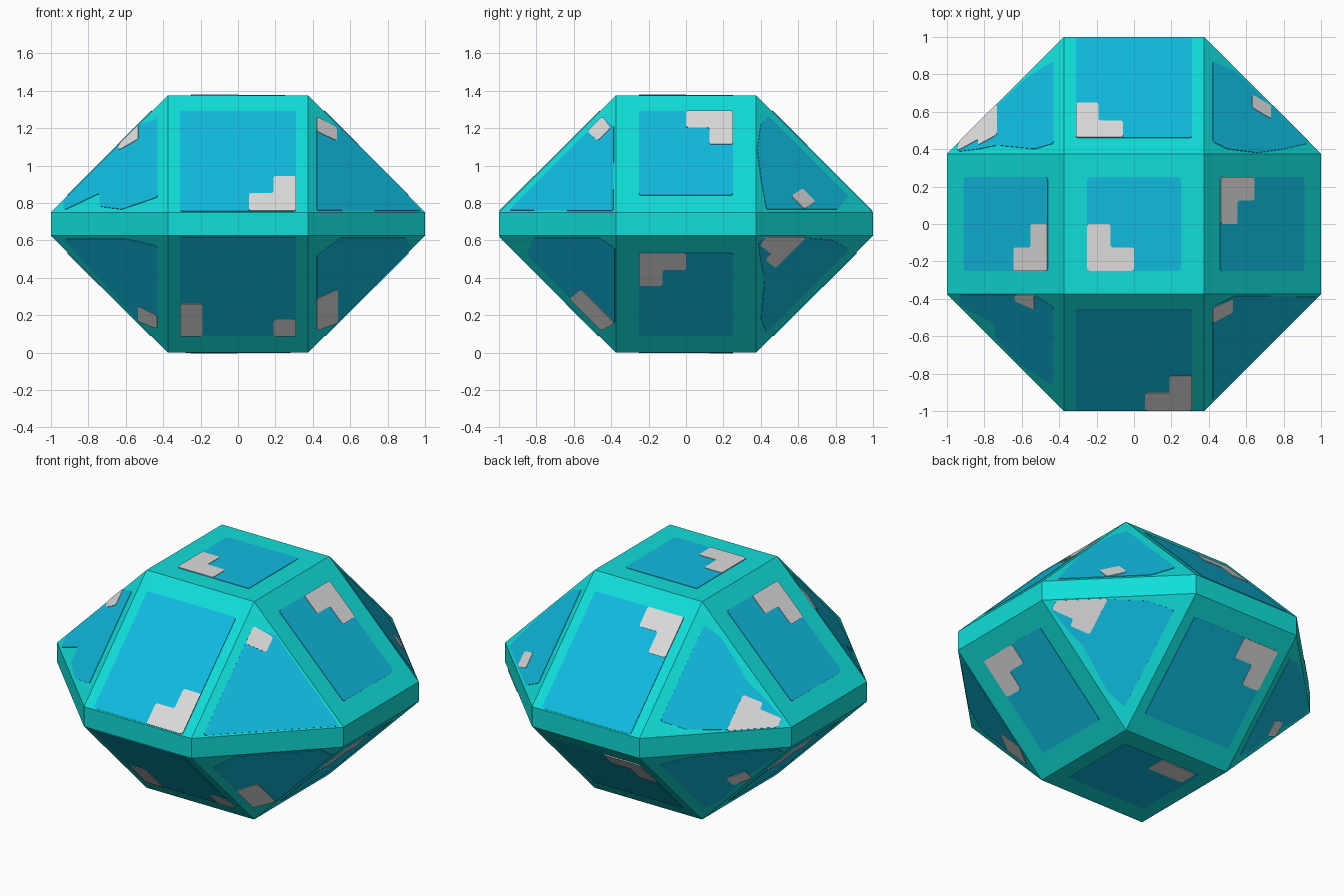
import bpy, bmesh
from mathutils import Vector

if "Cube" in bpy.data.objects:
    bpy.data.objects.remove(bpy.data.objects["Cube"])


def srgb(r, g, b):
    f = lambda c: c / 12.92 if c <= 0.04045 else ((c + 0.055) / 1.055) ** 2.4
    return (f(r / 255), f(g / 255), f(b / 255), 1)


def material(name, rgb):
    m = bpy.data.materials.new(name)
    m.diffuse_color = srgb(*rgb)
    m.use_nodes = True
    m.node_tree.nodes["Principled BSDF"].inputs["Base Color"].default_value = m.diffuse_color
    return m


TEAL = material("teal", (16, 222, 217))
BLUE = material("sky blue", (16, 187, 224))
WHITE = material("pale grey", (220, 220, 220))


def finish(bm, name, mat):
    bmesh.ops.recalc_face_normals(bm, faces=bm.faces)
    me = bpy.data.meshes.new(name)
    bm.to_mesh(me)
    bm.free()
    me.materials.append(mat)
    bpy.context.collection.objects.link(bpy.data.objects.new(name, me))


# gem body: square crown and base around an octagonal girdle
S, LOW, HIGH, TOP = 0.375, 0.625, 0.75, 1.375
bm = bmesh.new()
for sx in (-1, 1):
    for sy in (-1, 1):
        for p in ((S, S, 0), (S, S, TOP), (1, S, LOW), (S, 1, LOW), (1, S, HIGH), (S, 1, HIGH)):
            bm.verts.new((sx * p[0], sy * p[1], p[2]))
bmesh.ops.convex_hull(bm, input=bm.verts)
bmesh.ops.dissolve_limit(bm, angle_limit=0.01, verts=bm.verts, edges=bm.edges)
finish(bm, "gem_body", TEAL)


def plate(name, n, pts, mat, lift):
    """Thin plate on the facet with normal n; pts are plan (x, y) positions."""
    sx, sy, sz = n
    if sx == 0 and sy == 0:
        d = TOP if sz > 0 else 0
    else:
        ref = Vector((sx * S if sx else 0, sy * S if sy else 0, TOP if sz > 0 else 0))
        d = Vector(n).dot(ref)
    nv = Vector(n).normalized()
    bm = bmesh.new()
    vs = [bm.verts.new(Vector((x, y, (d - sx * x - sy * y) / sz)) + nv * lift) for x, y in pts]
    face = bm.faces.new(vs)
    bmesh.ops.bevel(bm, geom=list(bm.verts), offset=0.012, segments=2, profile=0.5, affect='VERTICES')
    face = bm.faces[:][0]
    ext = bmesh.ops.extrude_face_region(bm, geom=[face], use_keep_orig=True)
    for v in [g for g in ext["geom"] if isinstance(g, bmesh.types.BMVert)]:
        v.co -= nv * lift
    finish(bm, name, mat)


def panel(name, n, pts):
    plate(name + "_panel", n, pts, BLUE, 0.003)


def glint(name, n, pts):
    plate(name + "_glint", n, pts, WHITE, 0.006)


def rect(x0, x1, y0, y1):
    return [(x0, y0), (x1, y0), (x1, y1), (x0, y1)]


def ell(x, y, x_long, x_short, y_long, y_short):
    """L shape with its outer corner at (x, y)."""
    return [(x, y), (x_long, y), (x_long, y_short), (x_short, y_short), (x_short, y_long), (x, y_long)]


# crown and base panels
panel("crown", (0, 0, 1), rect(-.25, .25, -.25, .25))
glint("crown", (0, 0, 1), ell(-.25, -.25, 0, -.125, 0, -.125))
panel("base", (0, 0, -1), rect(-.28, .28, -.25, .25))
glint("base", (0, 0, -1), rect(-.25, 0, .125, .25))

# upper side facets
for name, s in (("front", -1), ("back", 1)):
    n = (0, s, 1)
    panel("upper_" + name, n, rect(-.31, .31, s * .46, s * .995))
glint("upper_front", (0, -1, 1), ell(.31, -.995, .06, .19, -.81, -.9))
glint("upper_back", (0, 1, 1), ell(-.31, .46, -.06, -.19, .645, .55))
for name, s in (("right", 1), ("left", -1)):
    n = (s, 0, 1)
    panel("upper_" + name, n, rect(s * .46, s * .91, -.25, .25))
    glint("upper_" + name, n, ell(s * .46, s * .25, s * .64, s * .55, 0, s * .125))

# lower side facets
panel("lower_front", (0, -1, -1), rect(-.31, .31, -.995, -.465))
glint("lower_front_left", (0, -1, -1), rect(-.31, -.19, -.64, -.465))
glint("lower_front_right", (0, -1, -1), rect(.19, .31, -.555, -.465))
panel("lower_back", (0, 1, -1), rect(-.31, .31, .465, .91))
glint("lower_back", (0, 1, -1), ell(-.31, .91, -.06, -.19, .73, .82))
for name, s in (("right", 1), ("left", -1)):
    n = (s, 0, -1)
    panel("lower_" + name, n, rect(s * .465, s * .91, -.25, .25))
    glint("lower_" + name, n, ell(s * .91, -s * .25, s * .735, s * .82, 0, -s * .125))

# triangular corner facets: panel and glint outlines in positive plan coordinates
BACK_STEPPED = [(.43, .87), (.43, .43), (.53, .40), (.73, .42), (.83, .40), (.95, .385),
                (.94, .425), (.73, .635), (.56, .79)]
BACK_ELL = [(.73, .64), (.73, .475), (.83, .42), (.83, .45), (.94, .39), (.94, .43)]
CORNERS = [
    ("upper_front_right", (1, -1, 1),
     [(.42, .945), (.98, .388), (.535, .385), (.42, .445)],
     [(.42, .445), (.525, .40), (.525, .47), (.42, .525)]),
    ("upper_front_left", (-1, -1, 1),
     [(.43, .445), (.53, .38), (.93, .38), (.93, .435), (.74, .535), (.74, .605), (.62, .74), (.43, .865)],
     [(.53, .378), (.53, .455), (.635, .41), (.635, .378)]),
    ("upper_back_right", (1, 1, 1),
     [(.42, .44), (.42, .87), (.55, .81), (.93, .43), (.80, .40), (.66, .38), (.5, .40)],
     [(.63, .69), (.73, .63), (.73, .56), (.63, .62)]),
    ("upper_back_left", (-1, 1, 1), BACK_STEPPED, BACK_ELL),
    ("lower_front_right", (1, -1, -1),
     [(.42, .45), (.53, .38), (.93, .38), (.90, .465), (.55, .815), (.42, .85)],
     [(.42, .62), (.53, .56), (.53, .38), (.42, .45)]),
    ("lower_front_left", (-1, -1, -1),
     [(.43, .45), (.43, .89), (.60, .76), (.93, .43), (.90, .42), (.53, .39)],
     [(.53, .47), (.43, .52), (.43, .45), (.53, .39)]),
    ("lower_back_right", (1, 1, -1), BACK_STEPPED, BACK_ELL),
    ("lower_back_left", (-1, 1, -1), BACK_STEPPED,
     [(.63, .50), (.73, .45), (.73, .385), (.63, .43)]),
]
for name, n, blue, white in CORNERS:
    flip = lambda pts: [(n[0] * x, n[1] * y) for x, y in pts]
    panel(name, n, flip(blue))
    glint(name, n, flip(white))
